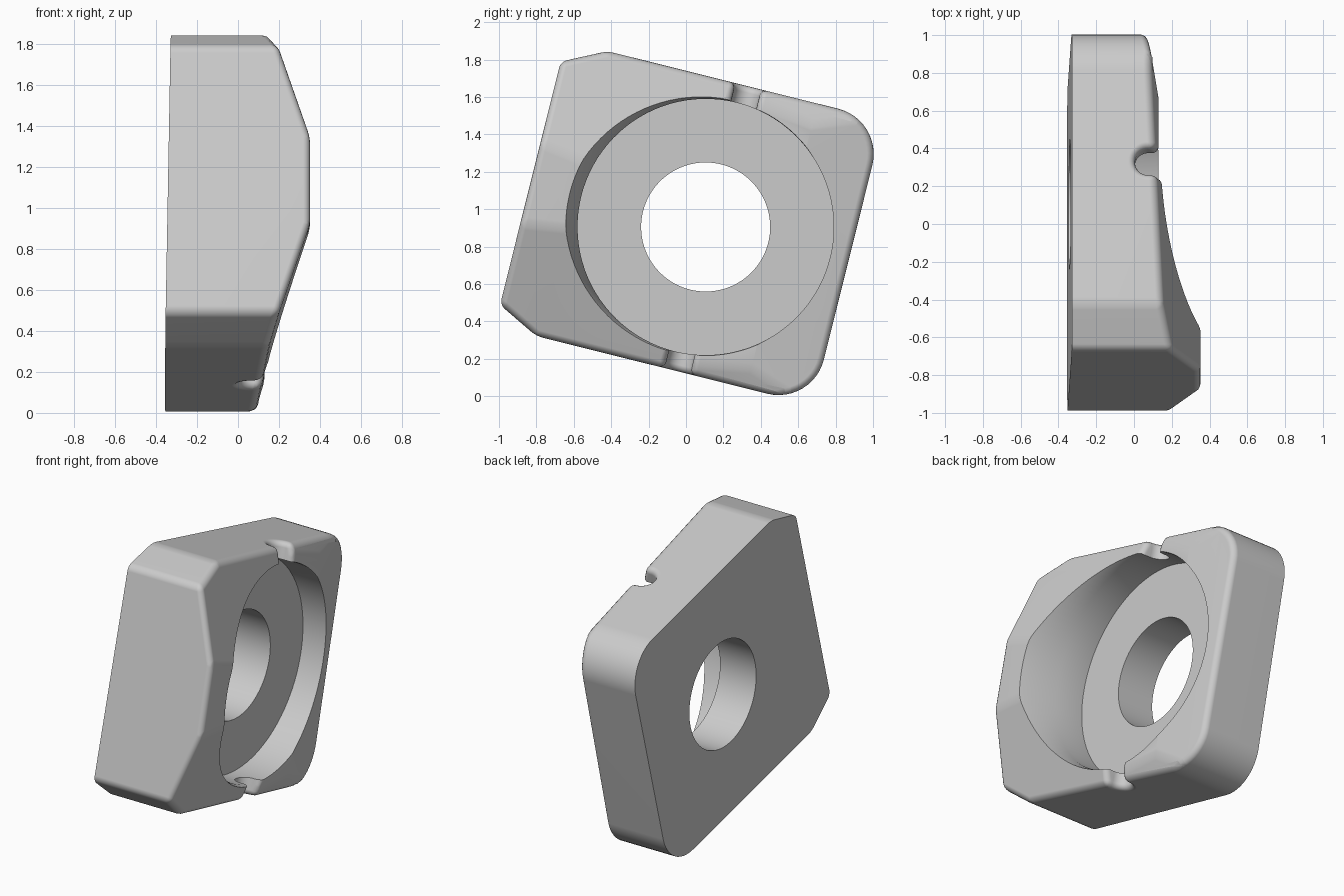
import bpy, bmesh, math
from mathutils import Vector

if "Cube" in bpy.data.objects:
    bpy.data.objects.remove(bpy.data.objects["Cube"])


def arc(cx, cy, r, a0, a1, n):
    return [(cx + r * math.cos(math.radians(a0 + (a1 - a0) * i / n)),
             cy + r * math.sin(math.radians(a0 + (a1 - a0) * i / n))) for i in range(n + 1)]


def prism(name, points, push, grow=1.0):
    """Extrude a planar loop of 3D points along a vector, optionally widening the end in y and z."""
    bm = bmesh.new()
    face = bm.faces.new([bm.verts.new(p) for p in points])
    ext = bmesh.ops.extrude_face_region(bm, geom=[face])
    for v in [g for g in ext["geom"] if isinstance(g, bmesh.types.BMVert)]:
        v.co = Vector((v.co.x, v.co.y * grow, v.co.z * grow)) + Vector(push)
    bmesh.ops.recalc_face_normals(bm, faces=bm.faces)
    me = bpy.data.meshes.new(name)
    bm.to_mesh(me)
    bm.free()
    ob = bpy.data.objects.new(name, me)
    bpy.context.collection.objects.link(ob)
    return ob


def apply_mod(ob, mod):
    bpy.context.view_layer.objects.active = ob
    bpy.ops.object.modifier_apply(modifier=mod.name)


def cut(ob, cutter):
    cutter.hide_render = True
    m = ob.modifiers.new("cut", 'BOOLEAN')
    m.operation = 'DIFFERENCE'
    m.solver = 'EXACT'
    m.object = cutter
    apply_mod(ob, m)
    bpy.data.objects.remove(cutter)


# plate outline: chamfered corners at one end, rounded at the other
outline = ([(-.737, .785), (-.966, .67), (-.966, -.67), (-.737, -.785)]
           + arc(.535, -.535, .25, -90, 0, 12) + arc(.535, .535, .25, 0, 90, 12))
body = prism("bearing_block", [(-.5, u, v) for u, v in outline], (.852, 0, 0))

# sloping shoulders on the raised end, falling slightly towards the flange
for s in (1, -1):
    cut(body, prism("shoulder_cutter",
                    [(x, -1.5, s * v) for x, v in
                     ((.454, 0), (.158, .87), (.8, .87), (.8, 0))], (-.15, 3, 0)))

# lower flange and the groove dividing it from the raised end
step = ([(-.03, .6)] + arc(.04, .075, .07, 180, 360, 18)
        + [(.11, .13), (.42, .13), (.9, .045), (.9, .6)])
cut(body, prism("flange_cutter", [(x, u, -1) for u, x in step], (0, 0, 2)))

# soft edges
bev = body.modifiers.new("soft", 'BEVEL')
bev.width = .035
bev.segments = 4
bev.limit_method = 'ANGLE'
bev.angle_limit = math.radians(14)
bev.use_clamp_overlap = False
apply_mod(body, bev)

# crisp, slightly tilted back face
cut(body, prism("back_cutter", [(-.3585, -1.5, -1), (-.3235, -1.5, 1), (-1, -1.5, 1), (-1, -1.5, -1)],
                (0, 3, 0)))

# wide recess, its flared upper wall, and the through hole
for r, x0, depth, grow in ((.685, -.08, 2, 1), (.685, .12, .4, 1.16), (.345, -1, 2, 1)):
    ring = arc(0, 0, r, 0, 360, 96)[:-1]
    cut(body, prism("bore_cutter", [(x0, u, v) for u, v in ring], (depth, 0, 0), grow))

# tilt into place and shade
body.rotation_euler = (math.radians(-14), 0, 0)
body.location = (0, .105, .905)
bpy.ops.object.select_all(action='DESELECT')
body.select_set(True)
bpy.context.view_layer.objects.active = body
bpy.ops.object.transform_apply(location=True, rotation=True, scale=True)
bpy.ops.object.shade_smooth_by_angle(angle=math.radians(32))
wn = body.modifiers.new("weighted", 'WEIGHTED_NORMAL')
wn.keep_sharp = True
